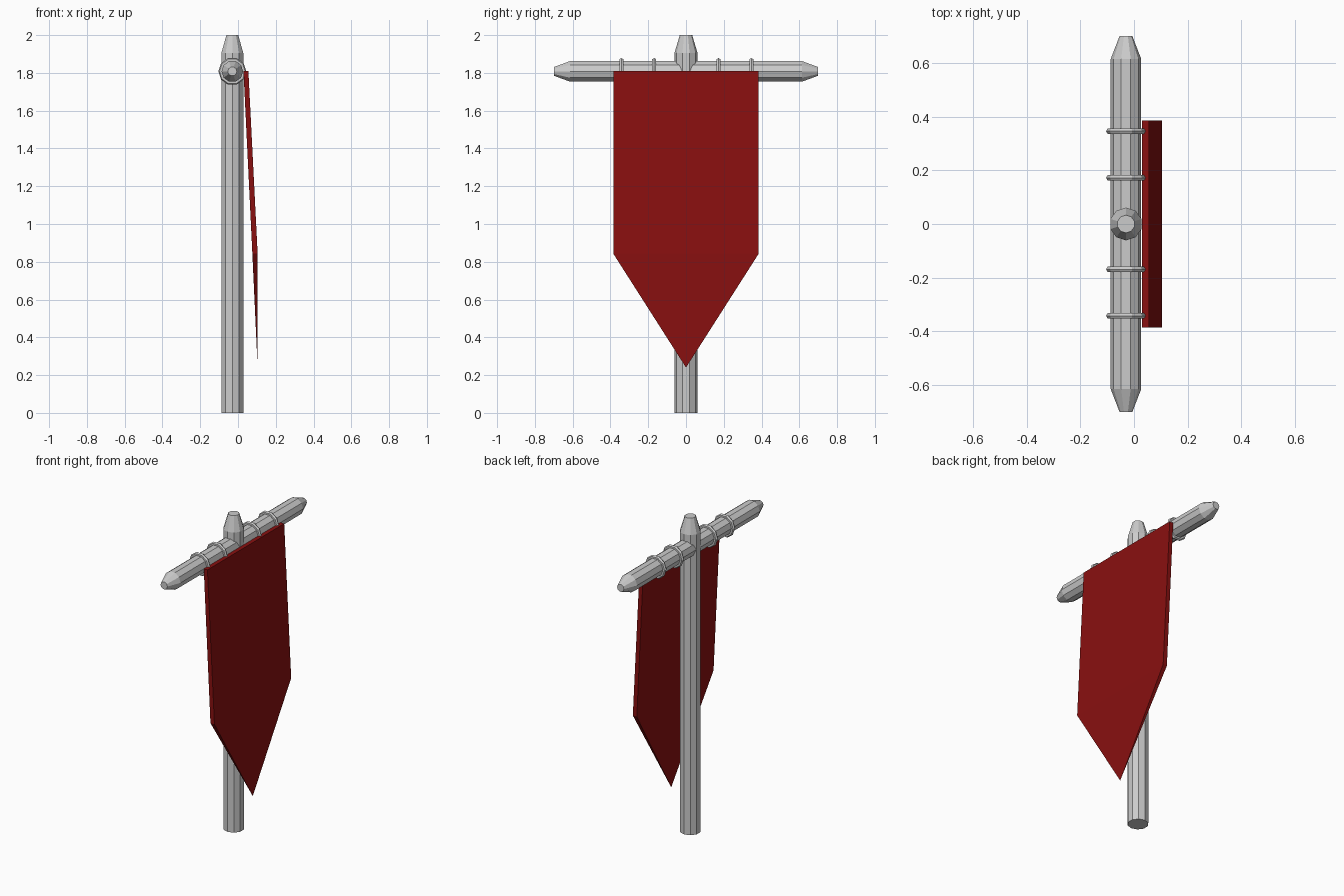
import bpy, bmesh
from math import pi, sin, cos

if "Cube" in bpy.data.objects:
    bpy.data.objects.remove(bpy.data.objects["Cube"])

CX, BAR_Z = -0.03, 1.808


def make_object(name, bm):
    bmesh.ops.recalc_face_normals(bm, faces=bm.faces)
    mesh = bpy.data.meshes.new(name)
    bm.to_mesh(mesh)
    bm.free()
    obj = bpy.data.objects.new(name, mesh)
    bpy.context.collection.objects.link(obj)
    return obj


def lathe(name, profile, place, sides=10):
    """Capped faceted rod; profile holds (radius, distance along axis)."""
    bm = bmesh.new()
    rings = [[bm.verts.new(place(r * cos(2 * pi * i / sides),
                                 r * sin(2 * pi * i / sides), d))
              for i in range(sides)] for r, d in profile]
    for a, b in zip(rings, rings[1:]):
        for i in range(sides):
            j = (i + 1) % sides
            bm.faces.new((a[i], a[j], b[j], b[i]))
    bm.faces.new(rings[0])
    bm.faces.new(rings[-1])
    return make_object(name, bm)


# Upright pole with a tapered top
lathe("pole", [(0.061, 0), (0.061, 1.905), (0.033, 2.0)],
      lambda u, v, d: (CX + v, u, d))

# Crossbar with tapered ends
lathe("crossbar", [(0.024, -0.7), (0.057, -0.615), (0.057, 0.615), (0.024, 0.7)],
      lambda u, v, d: (CX + u, d, BAR_Z + v))

# Rings that tie the cloth to the crossbar
for n, y in enumerate((-0.342, -0.169, 0.172, 0.346)):
    bpy.ops.mesh.primitive_torus_add(
        major_segments=10, minor_segments=6, major_radius=0.062,
        minor_radius=0.012, location=(CX, y, BAR_Z), rotation=(pi / 2, 0, 0))
    bpy.context.object.name = f"ring_{n + 1}"

# Hanging cloth: tilted slab that thins out to a point at the bottom
bm = bmesh.new()
outline = [(-0.385, 1.81), (0.385, 1.81), (0.385, 0.843), (-0.385, 0.843)]
tip = bm.verts.new((0.104, 0, 0.24))
front = [bm.verts.new((0.055 if z > 1 else 0.104, y, z)) for y, z in outline]
back = [bm.verts.new((0.029 if z > 1 else 0.076, y, z)) for y, z in outline]
for side in (front, back):
    bm.faces.new(side)
    bm.faces.new((side[3], side[2], tip))
for i in (0, 1, 3):
    j = (i + 1) % 4
    bm.faces.new((front[i], front[j], back[j], back[i]))
for i in (2, 3):
    bm.faces.new((front[i], back[i], tip))
cloth = make_object("banner_cloth", bm)
red = bpy.data.materials.new("red_cloth")
red.diffuse_color = (0.25, 0.005, 0.005, 1)
red.use_nodes = True
red.node_tree.nodes["Principled BSDF"].inputs["Base Color"].default_value = red.diffuse_color
cloth.data.materials.append(red)
